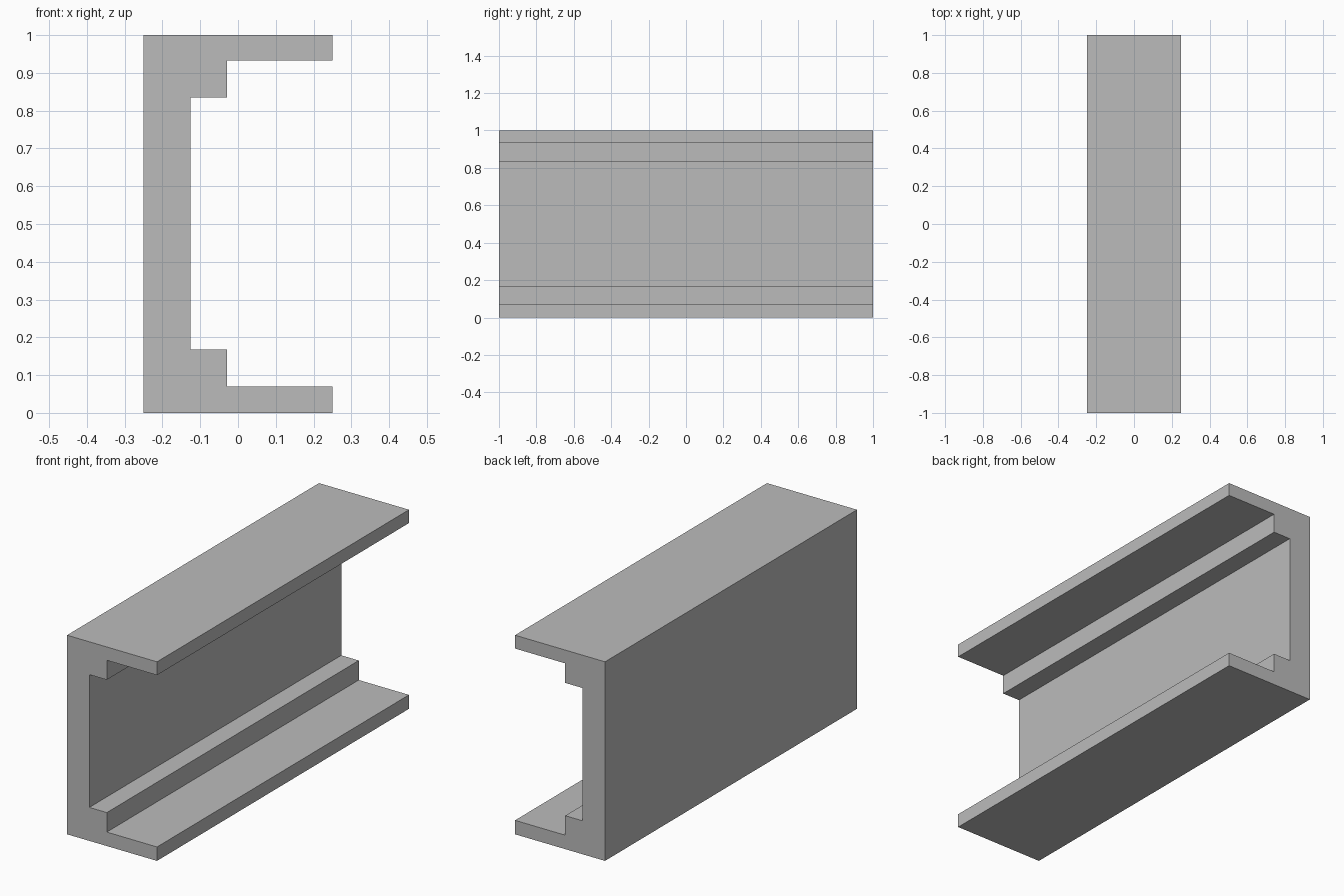
import bpy
import bmesh

cube = bpy.data.objects.get("Cube")
if cube:
    bpy.data.objects.remove(cube, do_unlink=True)

LENGTH = 2.0
BACK, WEB, STEP, LIP = -0.25, -0.126, -0.029, 0.25   # x positions
TOP = 1.0

# One flat grey for the whole beam
grey = bpy.data.materials.new("plain_grey")
grey.use_nodes = True
colour = (0.5, 0.5, 0.5, 1.0)
grey.diffuse_color = colour
grey.node_tree.nodes["Principled BSDF"].inputs["Base Color"].default_value = colour


def flange_outline(flange, step):
    """Half profile from the outer back corner to the web, as (x, height)."""
    return [(BACK, 0), (LIP, 0), (LIP, flange), (STEP, flange),
            (STEP, step), (WEB, step)]


# C-shaped cross-section: bottom half, then the mirrored top half
bottom = flange_outline(0.07, 0.168)
top = [(x, TOP - z) for x, z in reversed(flange_outline(0.067, 0.165))]

# Extrude the section along y
bm = bmesh.new()
section = bm.faces.new([bm.verts.new((x, -LENGTH / 2, z)) for x, z in bottom + top])
extruded = bmesh.ops.extrude_face_region(bm, geom=[section], use_keep_orig=True)
moved = [v for v in extruded["geom"] if isinstance(v, bmesh.types.BMVert)]
bmesh.ops.translate(bm, verts=moved, vec=(0, LENGTH, 0))
bmesh.ops.recalc_face_normals(bm, faces=bm.faces)

mesh = bpy.data.meshes.new("channel_beam")
bm.to_mesh(mesh)
bm.free()
mesh.materials.append(grey)
beam = bpy.data.objects.new("channel_beam", mesh)
bpy.context.collection.objects.link(beam)
